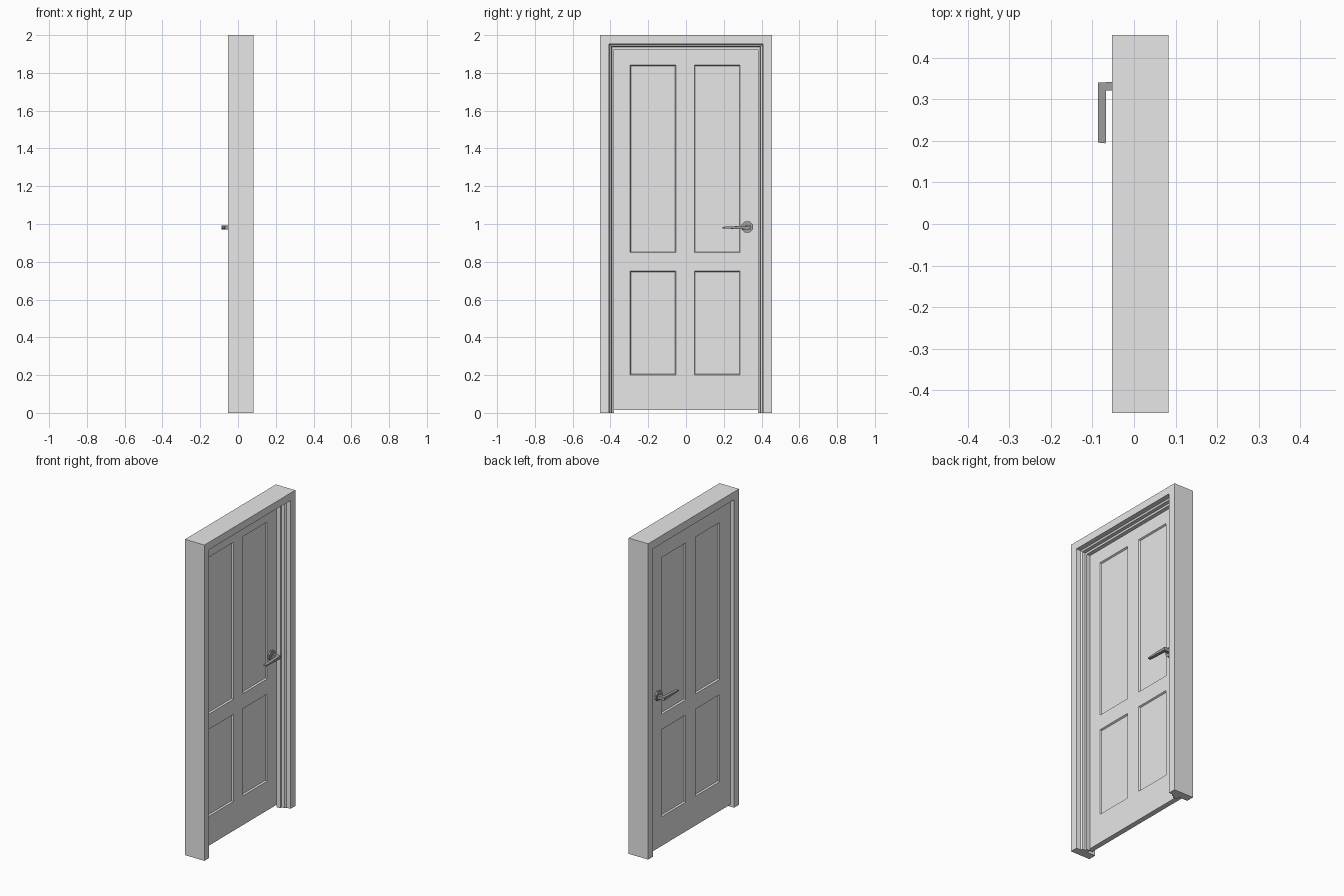
import bpy, bmesh, math
from mathutils import Matrix, Vector

if "Cube" in bpy.data.objects:
    bpy.data.objects.remove(bpy.data.objects["Cube"])


def material(name, v):
    m = bpy.data.materials.new(name)
    m.diffuse_color = (v, v, v, 1)
    m.use_nodes = True
    m.node_tree.nodes["Principled BSDF"].inputs["Base Color"].default_value = m.diffuse_color
    return m


PAINT = material("pale grey paint", 0.8)
METAL = material("dark grey metal", 0.35)


def finish(name, bm, mat):
    bmesh.ops.recalc_face_normals(bm, faces=bm.faces)
    me = bpy.data.meshes.new(name)
    bm.to_mesh(me)
    bm.free()
    me.materials.append(mat)
    ob = bpy.data.objects.new(name, me)
    bpy.context.collection.objects.link(ob)
    return ob


# Frame: stepped jamb profile (x, inward offset) swept up, across and down
profile = [(-.053, 0), (.083, 0), (.083, .047), (.056, .050), (.050, .060),
           (.030, .062), (.030, .075), (.005, .075), (.005, .050), (-.053, .050)]
bm = bmesh.new()
W, H = .455, 2.0
stations = [(-1, False), (-1, True), (1, True), (1, False)]
rings = [[bm.verts.new((x, s * (W - o), H - o if top else 0)) for x, o in profile]
         for s, top in stations]
n = len(profile)
for a, b in zip(rings, rings[1:]):
    for i in range(n):
        j = (i + 1) % n
        bm.faces.new((a[i], a[j], b[j], b[i]))
bm.faces.new(rings[0])
bm.faces.new(rings[-1])
finish("door_frame", bm, PAINT)

# Door leaf: gridded slab with four panels sunk into both sides
BACK, FRONT = -.029, .004
ys = [-.402, -.296, -.053, .044, .287, .402]
zs = [.015, .20, .752, .848, 1.842, 1.948]
bm = bmesh.new()
grid = [[bm.verts.new((BACK, y, z)) for z in zs] for y in ys]
for i in range(5):
    for j in range(5):
        bm.faces.new((grid[i][j], grid[i + 1][j], grid[i + 1][j + 1], grid[i][j + 1]))
ext = bmesh.ops.extrude_face_region(bm, geom=bm.faces[:], use_keep_orig=True)
bmesh.ops.translate(bm, vec=(FRONT - BACK, 0, 0),
                    verts=[v for v in ext["geom"] if isinstance(v, bmesh.types.BMVert)])
bmesh.ops.recalc_face_normals(bm, faces=bm.faces)
bm.normal_update()


def is_panel(f):
    c = f.calc_center_median()
    return (abs(f.normal.x) > .9 and (ys[1] < c.y < ys[2] or ys[3] < c.y < ys[4])
            and (zs[1] < c.z < zs[2] or zs[3] < c.z < zs[4]))


bmesh.ops.inset_individual(bm, faces=[f for f in bm.faces if is_panel(f)],
                           thickness=.007, depth=-.010)
finish("door_leaf", bm, PAINT)

# Handles: faceted rose and tapered lever, mirrored about the leaf centre
MID = (BACK + FRONT) / 2
HZ = .981


def handle(side, s):
    def px(x):
        return x if s < 0 else 2 * MID - x

    bm = bmesh.new()
    rot = Matrix.Translation(Vector((px(-.034), .324, .984))) @ \
        Matrix.Rotation(math.pi / 2, 4, 'Y') @ Matrix.Rotation(math.pi / 8, 4, 'Z')
    bmesh.ops.create_cone(bm, cap_ends=True, segments=8, radius1=.032, radius2=.032,
                          depth=.012, matrix=rot)
    finish("handle_rose_" + side, bm, METAL)

    # L-shaped outline (x, y, half height), thinner toward the tip
    outline = [(-.036, .343, .010), (-.087, .340, .010), (-.087, .196, .004),
               (-.068, .194, .004), (-.067, .321, .010), (-.036, .321, .010)]
    bm = bmesh.new()
    lo = [bm.verts.new((px(x), y, HZ - h)) for x, y, h in outline]
    hi = [bm.verts.new((px(x), y, HZ + h)) for x, y, h in outline]
    for a, b, c, d in ((0, 1, 4, 5), (1, 2, 3, 4)):
        for r in (lo, hi):
            bm.faces.new((r[a], r[b], r[c], r[d]))
    for i in range(6):
        j = (i + 1) % 6
        bm.faces.new((lo[i], lo[j], hi[j], hi[i]))
    finish("handle_lever_" + side, bm, METAL)


handle("back", -1)
handle("front", 1)
